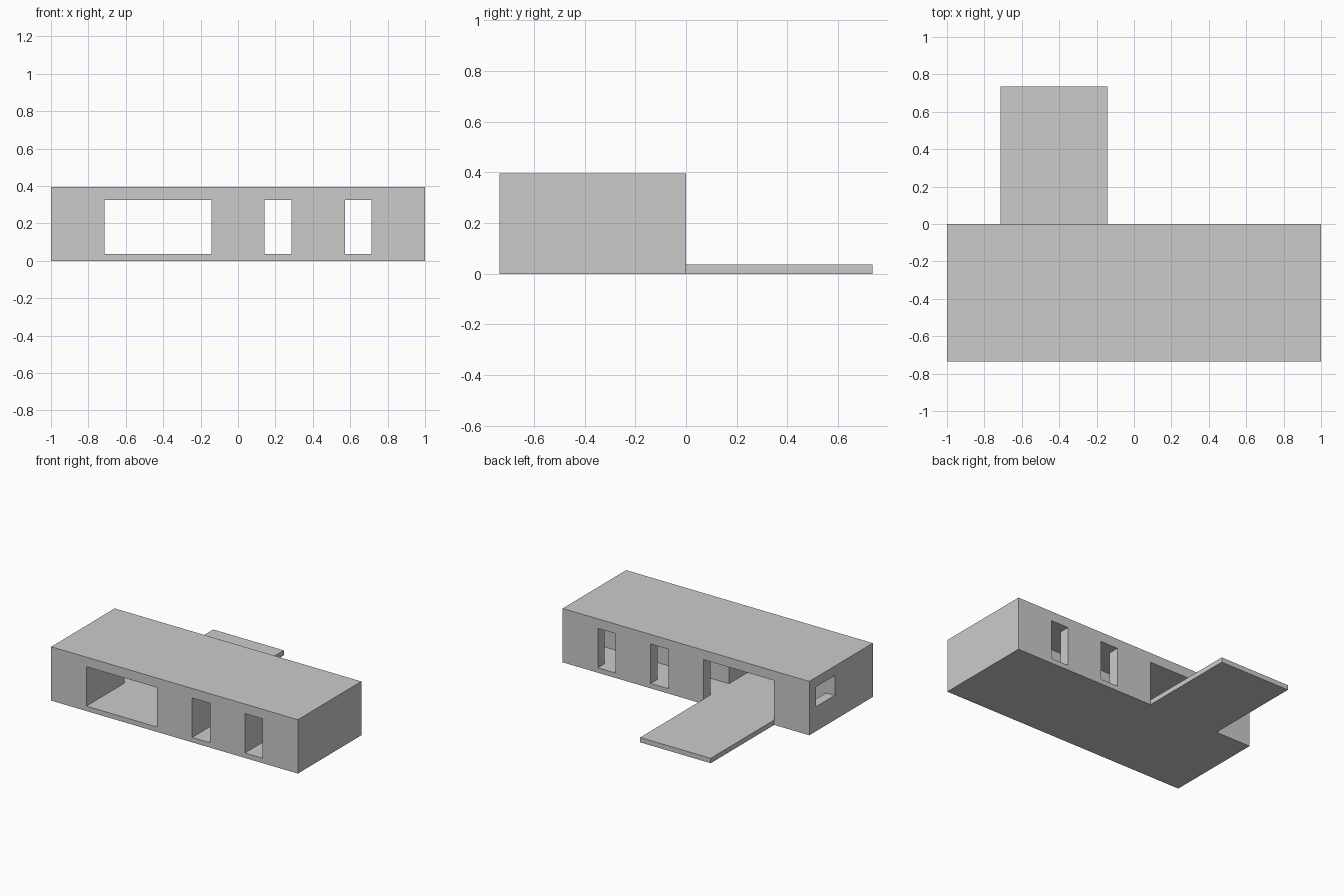
import bpy, bmesh

if "Cube" in bpy.data.objects:
    bpy.data.objects.remove(bpy.data.objects["Cube"])

D, H = 0.735, 0.395            # depth and height
FLOOR, CEIL = 0.036, 0.325     # interior levels
WALL = 0.08
HALL_Y = -0.295                # front edge of rear corridor


def box(name, x, y, z):
    bm = bmesh.new()
    bmesh.ops.create_cube(bm, size=1)
    for v in bm.verts:
        for i, r in enumerate((x, y, z)):
            v.co[i] = r[0] if v.co[i] < 0 else r[1]
    me = bpy.data.meshes.new(name)
    bm.to_mesh(me)
    bm.free()
    ob = bpy.data.objects.new(name, me)
    bpy.context.collection.objects.link(ob)
    return ob


# House body: base slab, roof slab and walls between them
openings = [(-0.715, -0.143), (0.143, 0.286), (0.571, 0.715)]
house = box("house", (-1, 1), (-D, 0), (0, H))


def cut(name, x, y, z):
    c = box(name, x, y, z)
    c.hide_render = True
    c.display_type = 'WIRE'
    m = house.modifiers.new(name, 'BOOLEAN')
    m.operation = 'DIFFERENCE'
    m.solver = 'EXACT'
    m.object = c
    bpy.context.view_layer.objects.active = house
    bpy.ops.object.modifier_apply(modifier=name)
    bpy.data.objects.remove(c)


# Corridor running along the rear wall
cut("corridor_cutter", (-0.93, 0.93), (HALL_Y, -WALL), (FLOOR, CEIL))
# Openings passing from front to back
for x in openings:
    cut("opening_cutter", x, (-D - 0.1, 0.1), (FLOOR, CEIL))
# Window in the left end of the corridor
cut("side_window_cutter", (-1.1, -0.9), (HALL_Y, -WALL), (0.18, CEIL))

# Flat terrace behind the large opening
box("terrace", openings[0], (0, D), (0, FLOOR))
